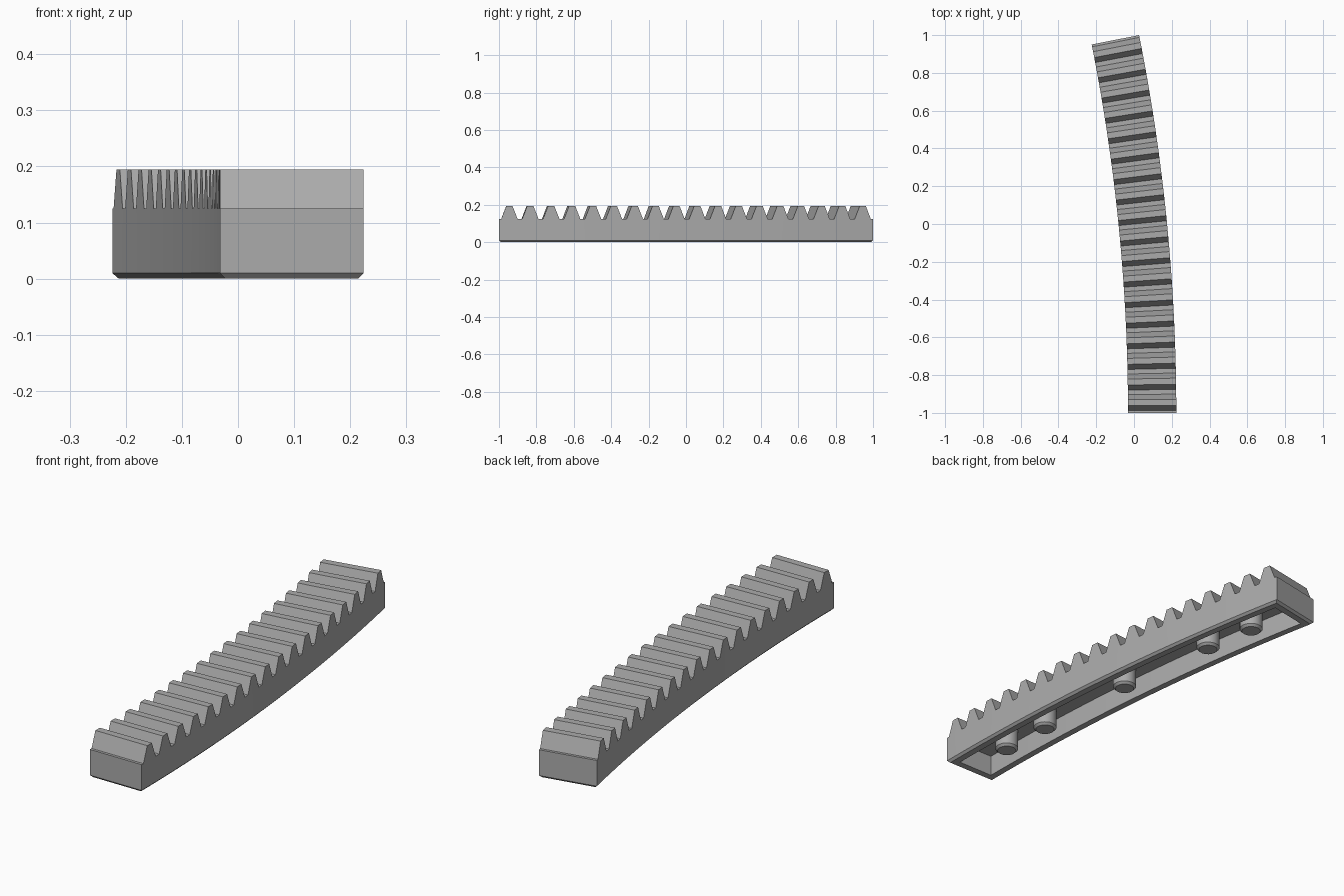
import bpy
import bmesh
import math
from mathutils import Matrix, Vector

if "Cube" in bpy.data.objects:
    bpy.data.objects.remove(bpy.data.objects["Cube"])

# Main dimensions
SWEEP = math.radians(11.25)
R_OUT, R_IN = 10.252, 9.996
R_MID = (R_OUT + R_IN) / 2
CENTRE_X = 0.224 - R_OUT
TEETH = 18
ROOT_Z, TIP_Z = 0.125, 0.195
ROOT_HALF, TIP_HALF = 0.043, 0.016
CHAMFER, WALL, CEILING_Z = 0.01, 0.04, 0.095

grey = bpy.data.materials.new("light grey")
grey.use_nodes = True
colour = (0.41, 0.41, 0.41, 1)
grey.diffuse_color = colour
grey.node_tree.nodes["Principled BSDF"].inputs["Base Color"].default_value = colour


def on_arc(radius, angle, z):
    return Vector((CENTRE_X + radius * math.cos(angle), radius * math.sin(angle) - 1, z))


def finish(bm, name):
    bmesh.ops.recalc_face_normals(bm, faces=bm.faces)
    mesh = bpy.data.meshes.new(name)
    bm.to_mesh(mesh)
    bm.free()
    mesh.materials.append(grey)
    obj = bpy.data.objects.new(name, mesh)
    bpy.context.collection.objects.link(obj)
    bpy.ops.object.select_all(action="DESELECT")
    obj.select_set(True)
    bpy.context.view_layer.objects.active = obj
    bpy.ops.object.shade_smooth_by_angle(angle=math.radians(30))
    return obj


# Tooth outline along the arc: (angle, height)
pitch = SWEEP / TEETH
outline = [(0, ROOT_Z)]
for i in range(TEETH):
    mid = (i + 0.5) * pitch
    for offset, z in ((-ROOT_HALF, ROOT_Z), (-TIP_HALF, TIP_Z),
                      (TIP_HALF, TIP_Z), (ROOT_HALF, ROOT_Z)):
        outline.append((mid + offset / R_MID, z))
outline.append((SWEEP, ROOT_Z))


def ring(bm, inset, height=None):
    """Closed curved-bar loop, inset on all sides; no height follows the teeth."""
    margin = inset / R_MID
    squeeze = 1 - 2 * margin / SWEEP
    points = [(margin + a * squeeze, z if height is None else height) for a, z in outline]
    outer = [bm.verts.new(on_arc(R_OUT - inset, a, z)) for a, z in points]
    inner = [bm.verts.new(on_arc(R_IN + inset, a, z)) for a, z in points]
    return outer + inner[::-1]


def cap(bm, loop):
    n = len(loop)
    for i in range(n // 2 - 1):
        bm.faces.new((loop[i], loop[i + 1], loop[n - 2 - i], loop[n - 1 - i]))


# Hollow toothed bar: toothed top, sides, chamfer, rim, cavity walls, ceiling
bm = bmesh.new()
loops = [ring(bm, 0), ring(bm, 0, CHAMFER), ring(bm, CHAMFER, 0),
         ring(bm, WALL, 0), ring(bm, WALL, CEILING_Z)]
for upper, lower in zip(loops, loops[1:]):
    for i in range(len(upper)):
        j = (i + 1) % len(upper)
        bm.faces.new((upper[i], upper[j], lower[j], lower[i]))
cap(bm, loops[0])
cap(bm, loops[-1])
finish(bm, "toothed_bar")

# Underside pegs with chamfered tips
for number, share in enumerate((1/8, 1/4, 1/2, 3/4, 7/8), 1):
    bm = bmesh.new()
    spot = on_arc(R_MID, share * SWEEP, 0)
    for low, high, r_low, r_high in ((0, CHAMFER, 0.04, 0.05), (CHAMFER, 0.1, 0.05, 0.05)):
        bmesh.ops.create_cone(bm, cap_ends=True, segments=24, radius1=r_low, radius2=r_high,
                              depth=high - low,
                              matrix=Matrix.Translation(spot + Vector((0, 0, (low + high) / 2))))
    # Weld the two stages and drop the hidden disc between them
    discs = [f for f in bm.faces if len(f.verts) > 4
             and abs(f.calc_center_median().z - CHAMFER) < 1e-4]
    bmesh.ops.delete(bm, geom=discs, context="FACES_ONLY")
    bmesh.ops.remove_doubles(bm, verts=bm.verts, dist=1e-4)
    finish(bm, f"peg_{number}")
